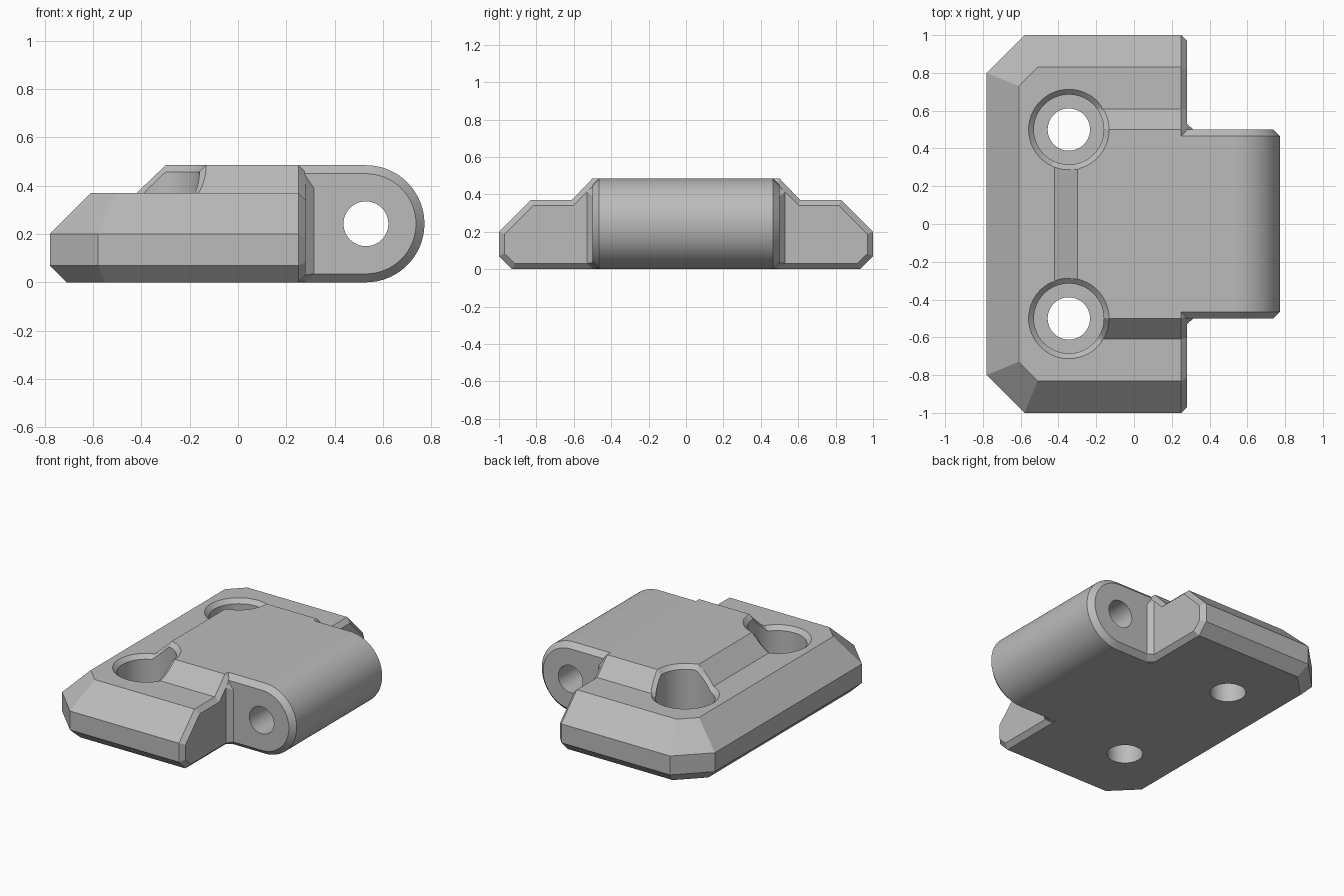
import bpy, bmesh, math

if "Cube" in bpy.data.objects:
    bpy.data.objects.remove(bpy.data.objects["Cube"], do_unlink=True)

grey = bpy.data.materials.new("plain grey")
grey.use_nodes = True
GREY = (0.5, 0.5, 0.5, 1)
grey.diffuse_color = GREY
grey.node_tree.nodes["Principled BSDF"].inputs["Base Color"].default_value = GREY

TOP, DECK, CH = 0.485, 0.37, 0.03     # raised top, flange top, edge chamfer
PIN_X, R = 0.53, TOP / 2              # hinge barrel axis and radius


def finish(name, bm):
    bmesh.ops.recalc_face_normals(bm, faces=bm.faces)
    mesh = bpy.data.meshes.new(name)
    bm.to_mesh(mesh)
    bm.free()
    mesh.materials.append(grey)
    ob = bpy.data.objects.new(name, mesh)
    bpy.context.collection.objects.link(ob)
    return ob


def hull(name, points, mirror=True):
    """Convex solid around the points, mirrored across y if asked."""
    bm = bmesh.new()
    for x, y, z in points:
        bm.verts.new((x, y, z))
        if mirror:
            bm.verts.new((x, -y, z))
    out = bmesh.ops.convex_hull(bm, input=bm.verts)
    loose = [v for v in bm.verts if not v.link_faces]
    bmesh.ops.delete(bm, geom=loose, context='VERTS')
    bmesh.ops.dissolve_limit(bm, angle_limit=0.005, verts=bm.verts, edges=bm.edges)
    return finish(name, bm)


def loft(name, rings):
    """Closed solid through rings of equal length."""
    bm = bmesh.new()
    rows = [[bm.verts.new(p) for p in ring] for ring in rings]
    n = len(rows[0])
    for a, b in zip(rows, rows[1:]):
        for i in range(n):
            j = (i + 1) % n
            bm.faces.new((a[i], a[j], b[j], b[i]))
    bm.faces.new(rows[0])
    bm.faces.new(rows[-1])
    return finish(name, bm)


def combine(target, other, operation):
    mod = target.modifiers.new(operation.lower(), 'BOOLEAN')
    mod.operation = operation
    mod.solver = 'EXACT'
    mod.object = other
    bpy.context.view_layer.objects.active = target
    bpy.ops.object.modifier_apply(modifier=mod.name)
    bpy.data.objects.remove(other, do_unlink=True)


# Flange plate: chamfered outline, inset at the bottom and the top
flange = []
for z, inset in ((0, 0.07), (0.07, 0), (0.2, 0), (DECK, 0.17)):
    k = inset * 0.414
    y = 1 - inset
    flange += [(-0.78 + inset, 0.8 - k, z), (-0.58 + k, y, z), (0.25, y, z)]
flange += [(0.28, y, z) for y, z in ((0.915, CH), (0.97, 0.083), (0.97, 0.187), (0.817, 0.34))]
body = hull("hinge_leaf", flange)

# Raised centre with sloping sides
raised = hull("raised_centre", [
    (-0.42, 0.61, 0.2), (-0.42, 0.61, DECK), (-0.3, 0.5, TOP),
    (0.25, 0.61, 0.2), (0.25, 0.61, DECK), (0.25, 0.5, TOP),
    (0.28, 0.603, 0.2), (0.28, 0.603, 0.34), (0.28, 0.488, TOP - CH)])
combine(body, raised, 'UNION')


# Hinge barrel: rounded block with chamfered ends
def barrel_ring(y, r):
    ring = [(-0.1, y, R - r)]
    for i in range(49):
        a = -math.pi / 2 + math.pi * i / 48
        ring.append((PIN_X + r * math.cos(a), y, R + r * math.sin(a)))
    return ring + [(-0.1, y, R + r)]


barrel = loft("barrel", [barrel_ring(-0.5, R - 0.035), barrel_ring(-0.465, R),
                         barrel_ring(0.465, R), barrel_ring(0.5, R - 0.035)])
combine(body, barrel, 'UNION')

# Small angled webs in the inner corners beside the barrel
for side in (1, -1):
    web = [(0.2, 0.53, CH), (0.28, 0.53, CH), (0.315, 0.5, 0.035), (0.315, 0.45, 0.035),
           (0.2, 0.53, 0.41), (0.28, 0.53, 0.413), (0.315, 0.5, 0.39),
           (0.315, 0.45, 0.39), (0.27, 0.5, 0.455), (0.2, 0.45, 0.41),
           (0.24, 0.51, 0.003), (0.29, 0.465, 0.003), (0.2, 0.45, 0.003)]
    combine(body, hull("web", [(x, y * side, z) for x, y, z in web], False), 'UNION')


# Screw holes: counterbore whose rim chamfer follows the surface height
def surface(x, y):
    rise = min(TOP - DECK, (x + 0.42) * 0.96, (0.61 - abs(y)) * 1.045)
    return DECK + max(0, rise)


def hole_ring(cy, r, height):
    ring = []
    for i in range(72):
        a = math.tau * i / 72
        x, y = -0.345 + r * math.cos(a), cy + r * math.sin(a)
        ring.append((x, y, height(x, y)))
    return ring


for cy in (0.5, -0.5):
    cutter = loft("screw_cutter", [
        hole_ring(cy, 0.112, lambda x, y: -0.1),
        hole_ring(cy, 0.112, lambda x, y: 0.14),
        hole_ring(cy, 0.185, lambda x, y: 0.14),
        hole_ring(cy, 0.185, lambda x, y: surface(x, y) - 0.028),
        hole_ring(cy, 0.223, lambda x, y: surface(x, y) + 0.01),
        hole_ring(cy, 0.223, lambda x, y: 0.7)])
    combine(body, cutter, 'DIFFERENCE')


# Pin bore through the barrel
def pin_ring(y):
    return [(PIN_X + 0.093 * math.cos(math.tau * i / 48), y,
             R + 0.093 * math.sin(math.tau * i / 48)) for i in range(48)]


combine(body, loft("pin_cutter", [pin_ring(-0.7), pin_ring(0.7)]), 'DIFFERENCE')

# Smooth the round surfaces, keep chamfers crisp
for ob in bpy.context.selected_objects:
    ob.select_set(False)
body.select_set(True)
bpy.context.view_layer.objects.active = body
bpy.ops.object.shade_smooth_by_angle(angle=math.radians(20))
